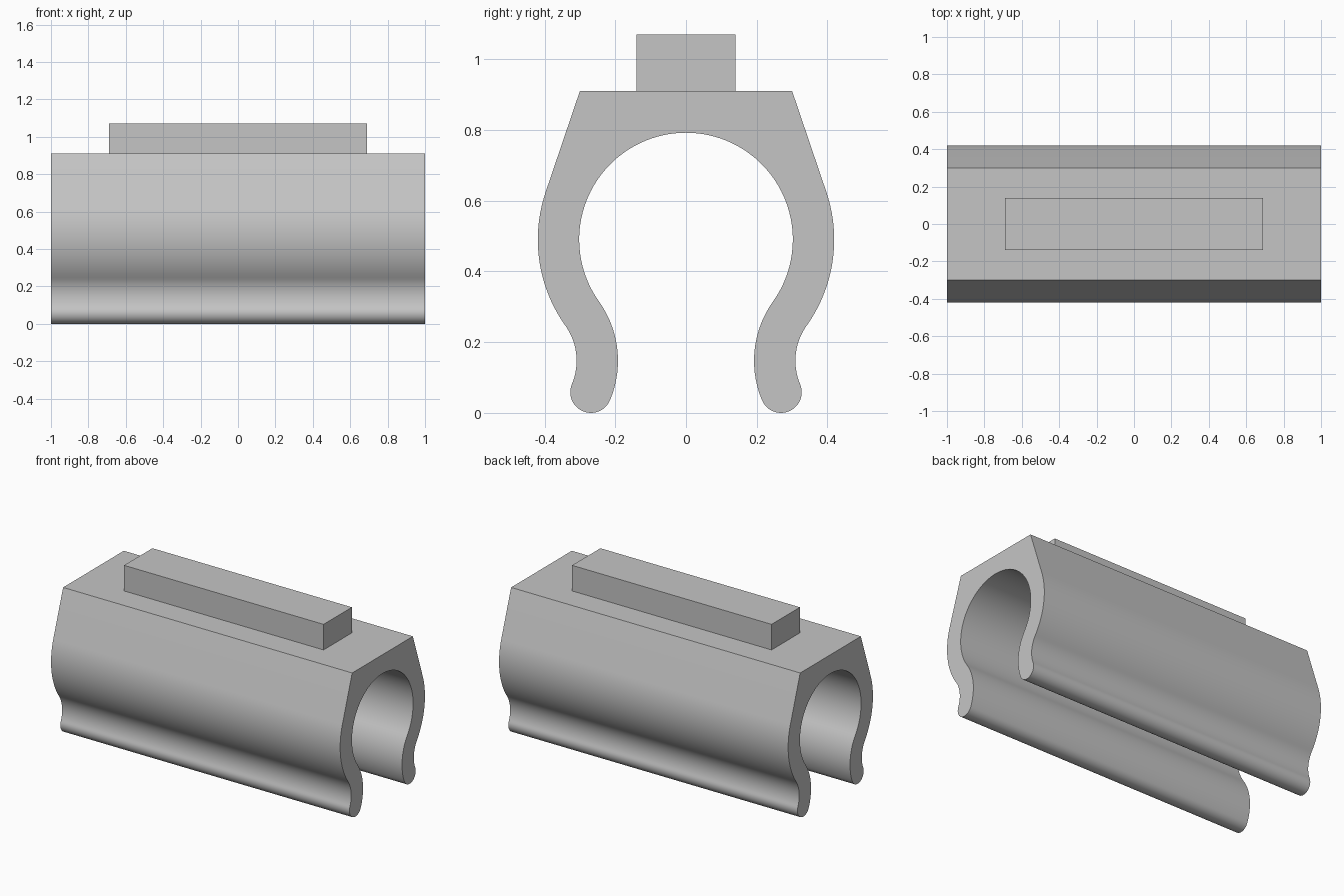
import bpy, bmesh
from math import radians, degrees, sin, cos, acos, atan2, hypot, sqrt

cube = bpy.data.objects.get("Cube")
if cube:
    bpy.data.objects.remove(cube, do_unlink=True)

grey = bpy.data.materials.new("light grey")
grey.use_nodes = True
grey.diffuse_color = (0.56, 0.56, 0.56, 1)
grey.node_tree.nodes["Principled BSDF"].inputs["Base Color"].default_value = grey.diffuse_color


def arc(centre, radius, start, end, steps):
    """Points on an arc, angles in degrees."""
    angles = [radians(start + (end - start) * i / steps) for i in range(steps + 1)]
    return [(centre[0] + radius * cos(a), centre[1] + radius * sin(a)) for a in angles]


def extrude_profile(name, points, half_length):
    """Prism along x from a closed (y, z) outline."""
    bm = bmesh.new()
    face = bm.faces.new([bm.verts.new((-half_length, y, z)) for y, z in points])
    moved = bmesh.ops.extrude_face_region(bm, geom=[face], use_keep_orig=True)["geom"]
    bmesh.ops.translate(bm, vec=(2 * half_length, 0, 0),
                        verts=[v for v in moved if isinstance(v, bmesh.types.BMVert)])
    bmesh.ops.recalc_face_normals(bm, faces=bm.faces)
    mesh = bpy.data.meshes.new(name)
    bm.to_mesh(mesh)
    bm.free()
    mesh.materials.append(grey)
    obj = bpy.data.objects.new(name, mesh)
    bpy.context.collection.objects.link(obj)
    return obj


# Clip dimensions
ring, r_in, r_out = (0, 0.49), 0.302, 0.419
top_y, top_z = 0.30, 0.91
bend = 35.5                       # angle where the ring turns into the flared leg
reach = 0.59                      # distance from ring centre to leg arc centre
flare = (reach * cos(radians(bend)), ring[1] - reach * sin(radians(bend)))
tip_r = (r_out - r_in) / 2
mid = reach - (r_in + r_out) / 2
tip = (flare[0] - sqrt(mid ** 2 - (flare[1] - tip_r) ** 2), tip_r)
tilt = degrees(atan2(flare[1] - tip[1], flare[0] - tip[0]))

# Sloped shoulder touches the outer ring at a tangent
rise = top_z - ring[1]
tangent = degrees(atan2(rise, top_y) - acos(r_out / hypot(top_y, rise)))

# One half of the clip outline: shoulder, outside, rounded tip, inside
half = [(top_y, top_z)]
half += arc(ring, r_out, tangent, -bend, 20)
half += arc(flare, reach - r_out, 180 - bend, 180 + tilt, 18)[1:]
half += arc(tip, tip_r, tilt, tilt - 180, 20)[1:]
half += arc(flare, reach - r_in, 180 + tilt, 180 - bend, 18)[1:]
half += arc(ring, r_in, -bend, 90, 40)[1:]
outline = half + [(-y, z) for y, z in reversed(half[:-1])]

clip = extrude_profile("clip_body", outline, 1.0)
bpy.ops.object.select_all(action="DESELECT")
clip.select_set(True)
bpy.context.view_layer.objects.active = clip
bpy.ops.object.shade_smooth_by_angle(angle=radians(30))

# Raised block on the flat top
extrude_profile("top_block", [(-0.14, top_z), (0.14, top_z), (0.14, 1.07), (-0.14, 1.07)], 0.69)
